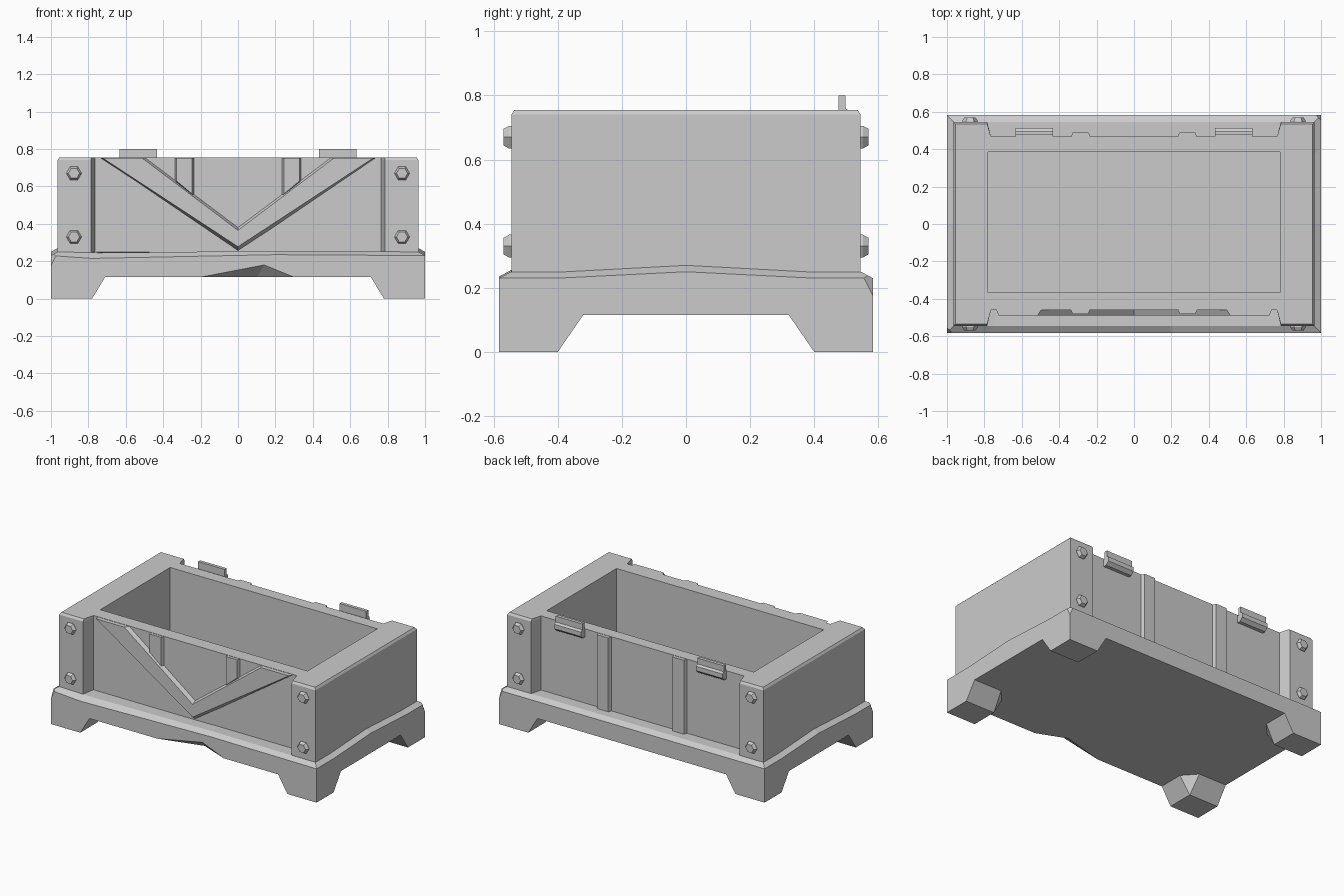
import bpy, bmesh
from math import cos, sin, pi
from mathutils import Vector

if "Cube" in bpy.data.objects:
    bpy.data.objects.remove(bpy.data.objects["Cube"])


def finish(name, bm):
    bmesh.ops.recalc_face_normals(bm, faces=bm.faces[:])
    me = bpy.data.meshes.new(name)
    bm.to_mesh(me)
    bm.free()
    ob = bpy.data.objects.new(name, me)
    bpy.context.collection.objects.link(ob)
    return ob


def loft(name, loops):
    """Closed solid through equal-length point loops."""
    bm = bmesh.new()
    rows = [[bm.verts.new(p) for p in loop] for loop in loops]
    n = len(rows[0])
    for a, b in zip(rows, rows[1:]):
        for i in range(n):
            j = (i + 1) % n
            bm.faces.new((a[i], a[j], b[j], b[i]))
    bm.faces.new(rows[0])
    bm.faces.new(rows[-1])
    return finish(name, bm)


def hull(name, pts):
    bm = bmesh.new()
    vs = [bm.verts.new(p) for p in pts]
    bmesh.ops.convex_hull(bm, input=vs)
    return finish(name, bm)


def cut(ob, cutter):
    m = ob.modifiers.new("cut", 'BOOLEAN')
    m.operation = 'DIFFERENCE'
    m.solver = 'EXACT'
    m.object = cutter
    cutter.hide_render = True
    cutter.hide_set(True)


def relief(name, back, front, y0, y1):
    """Raised shape from x,z outlines at two depths."""
    return loft(name, [[(x, y0, z) for x, z in back], [(x, y1, z) for x, z in front]])


# base slab with peaked sides and sloping ledge
D = 0.583
outline = [(-1, -D, .23), (-.78, -D, .215), (.2, -D, .235), (1, -D, .23),
           (1, -.4, .23), (1, 0, .25), (1, .4, .23), (1, D, .23),
           (.2, D, .23), (-.78, D, .23), (-1, D, .23),
           (-1, .4, .23), (-1, 0, .25), (-1, -.4, .23)]
base = loft("base", [
    [(x, y, .115) for x, y, z in outline],
    outline,
    [(x * .965, y * .937, max(z + .02, .245)) for x, y, z in outline],
    [(x * .93, y * .75, .25) for x, y, z in outline]])

# chipped front underside
cut(base, hull("front_chip_cutter", [
    (-.2, -D, .115), (.14, -D, .18), (.3, -D, .115), (.1, -.5, .113),
    (-.2, -.7, .115), (.14, -.7, .18), (.3, -.7, .115),
    (-.2, -.7, .08), (.3, -.7, .08), (.1, -.5, .08)]))

# chipped base corners
for sx, sy in ((1, 1), (-1, -1)):
    tri = [Vector(p) for p in ((sx, sy * .545, .25), (sx * .965, sy * D, .25), (sx, sy * D, .175))]
    c = sum(tri, Vector()) / 3
    pts = [c + (p - c) * 3 for p in tri]
    cut(base, hull("corner_chip_cutter", pts + [p + Vector((sx * .2, sy * .2, .1)) for p in pts]))

# corner feet
for sx in (-1, 1):
    for sy in (-1, 1):
        bottom = [(1, D), (.78, D), (.78, .4), (1, .4)]
        top = [(1, D), (.71, D), (.71, .41), (.79, .32), (1, .32)]
        hull("foot", [(sx * x, sy * y, 0) for x, y in bottom] +
                     [(sx * x, sy * y, .116) for x, y in top])

# body with thicker corner posts and recessed long panels
F, B = -.46, .467
right = [(.765, F), (.785, -.545), (.965, -.545), (.965, .545), (.785, .545), (.765, B)]
plan = right + [(-x, y) for x, y in reversed(right)]


def eased(x, y):
    if abs(x) > .9:
        x *= .99
    if abs(y) > .5:
        y *= .982
    return x, y


body = loft("body", [[(x, y, .22) for x, y in plan],
                     [(x, y, .74) for x, y in plan],
                     [(*eased(x, y), .755) for x, y in plan]])
cut(body, hull("cavity_cutter", [(x, y, z) for x in (-.78, .78)
                                 for y in (-.367, .385) for z in (.26, 1)]))

# V-shaped brace on the front
T = .753
relief("front_v_brace",
       [(-.74, T), (0, .25), (.74, T), (.49, T), (0, .385), (-.49, T)],
       [(-.725, T), (0, .278), (.725, T), (.515, T), (0, .365), (-.515, T)], F + .01, -.488)

for s in (-1, 1):
    # short front ribs above the brace
    relief("front_rib", [(s * x, z) for x, z in ((.232, T), (.34, T), (.34, .62), (.232, .54))],
           [(s * x, z) for x, z in ((.245, T), (.33, T), (.33, .63), (.245, .56))], F + .01, -.48)
    # full-height back ribs
    relief("back_rib", [(s * x, z) for x, z in ((.23, T), (.34, T), (.34, .24), (.23, .24))],
           [(s * x, z) for x, z in ((.243, T), (.327, T), (.327, .24), (.243, .24))], B - .01, .49)
    # back hinge clips
    clip = [(.455, .70), (.49, .70), (.512, .72), (.512, .75), (.497, .76),
            (.497, .80), (.475, .80), (.475, .75), (.455, .75)]
    loft("hinge_clip", [[(s * x, y, z) for y, z in clip] for x in (.433, .633)])
    # hexagonal bolts, front and back
    for f in (-1, 1):
        for z in (.33, .67):
            loft("bolt", [[(s * .877 + r * cos(k * pi / 3), f * y, z + r * sin(k * pi / 3))
                           for k in range(6)]
                          for r, y in ((.041, .54), (.041, .552), (.03, .569))])
